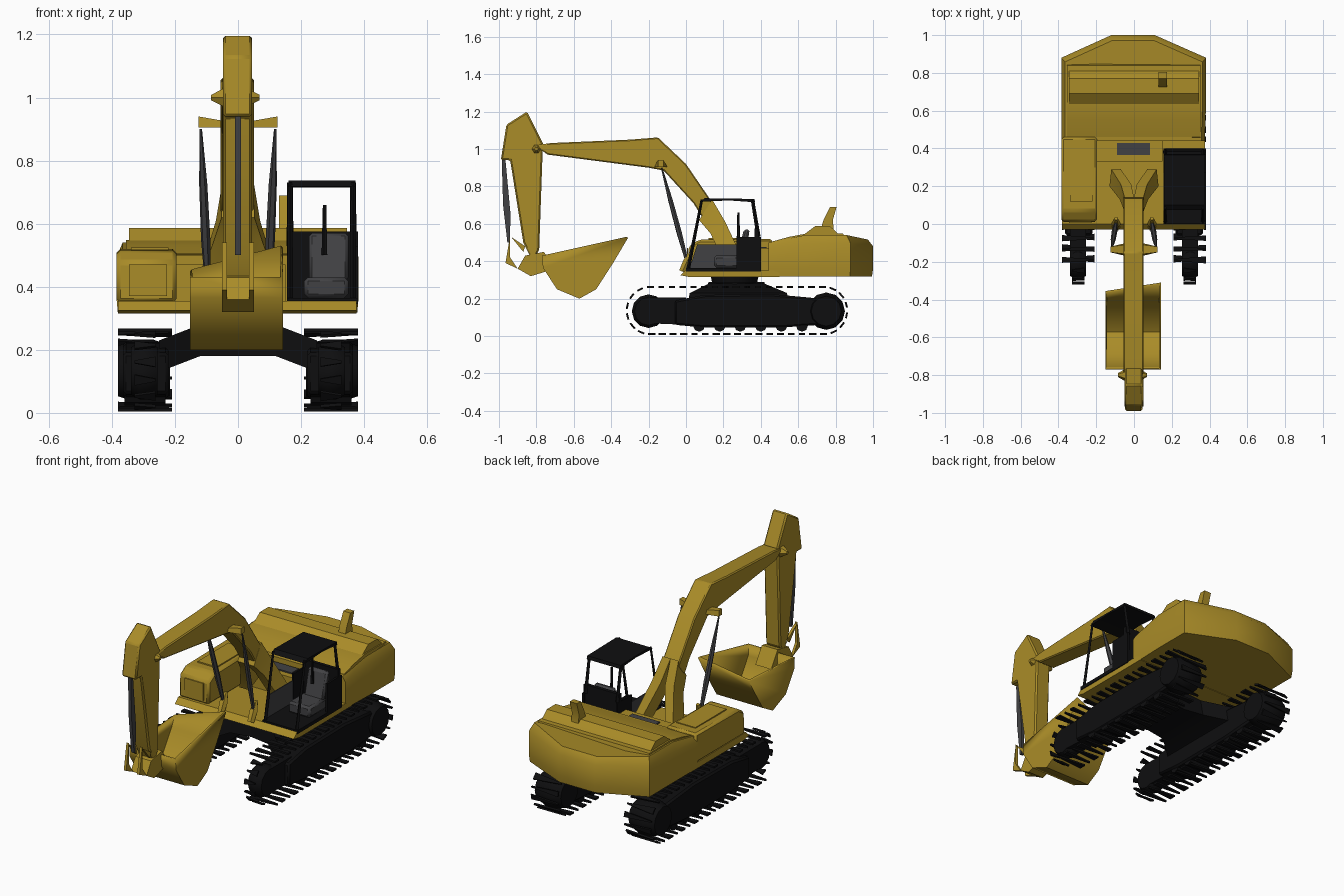
import bpy, bmesh, math, random
from mathutils import Vector

random.seed(4)
if "Cube" in bpy.data.objects:
    bpy.data.objects.remove(bpy.data.objects["Cube"])


def material(name, rgb):
    m = bpy.data.materials.new(name)
    m.use_nodes = True
    m.diffuse_color = (*rgb, 1)
    m.node_tree.nodes["Principled BSDF"].inputs["Base Color"].default_value = (*rgb, 1)
    return m


YELLOW = material("machine yellow", (0.40, 0.262, 0.021))
BLACK = material("track black", (0.0045, 0.0045, 0.005))
GREY = material("dark grey", (0.053, 0.053, 0.057))


def finish(name, bm, mat, bevel=0, smooth=25):
    bmesh.ops.recalc_face_normals(bm, faces=bm.faces)
    me = bpy.data.meshes.new(name)
    bm.to_mesh(me)
    bm.free()
    ob = bpy.data.objects.new(name, me)
    bpy.context.collection.objects.link(ob)
    me.materials.append(mat)
    if bevel:
        b = ob.modifiers.new("bevel", "BEVEL")
        b.width = bevel
        b.segments = 1
        b.limit_method = "ANGLE"
    bpy.ops.object.select_all(action="DESELECT")
    ob.select_set(True)
    bpy.context.view_layer.objects.active = ob
    bpy.ops.object.shade_smooth_by_angle(angle=math.radians(smooth))
    return ob


def loft(name, rings, mat, bevel=0, smooth=25):
    """Skin a closed solid through rings of equal point count."""
    bm = bmesh.new()
    vs = [[bm.verts.new(p) for p in r] for r in rings]
    n = len(rings[0])
    for a, b in zip(vs, vs[1:]):
        for i in range(n):
            j = (i + 1) % n
            bm.faces.new((a[i], a[j], b[j], b[i]))
    bm.faces.new(vs[0])
    bm.faces.new(vs[-1][::-1])
    return finish(name, bm, mat, bevel, smooth)


def prism(name, profile, x0, x1, mat, bevel=0):
    """Extrude a side profile of (y, z) points across x."""
    return loft(name, [[(x, y, z) for y, z in profile] for x in (x0, x1)], mat, bevel)


def box(name, x0, x1, y0, y1, z0, z1, mat, bevel=0):
    return prism(name, [(y0, z0), (y1, z0), (y1, z1), (y0, z1)], x0, x1, mat, bevel)


def rod(name, p, q, radii, mat, sides=6):
    """Rod from p to q whose radius follows the given list."""
    p, q = Vector(p), Vector(q)
    rot = (q - p).to_track_quat("Z", "Y")
    rings = []
    for k, r in enumerate(radii):
        c = p.lerp(q, k / (len(radii) - 1))
        rings.append([c + rot @ Vector((r * math.cos(t), r * math.sin(t), 0))
                      for t in (2 * math.pi * i / sides for i in range(sides))])
    return loft(name, rings, mat, smooth=40)


# Tracks: frame, end wheels, rollers and loose pointed shoe plates on each side
def shoes(name, x0, x1):
    bm = bmesh.new()
    ya, yb, zc, r = -0.19, 0.735, 0.136, 0.126
    run, arc = yb - ya, math.pi * r
    count = 46
    for i in range(count):
        s = i / count * 2 * (run + arc)
        flip = s >= run + arc
        s -= (run + arc) * flip
        a, b = (x0, x1) if i % 2 else (x1, x0)
        if s < run:
            y, z, t = ya + s, zc + r, 0
        else:
            t = (s - run) / r
            y, z = yb + r * math.sin(t), zc + r * math.cos(t)
            if flip:  # only narrow centre links remain around the front wheel
                a, b = a * 0.7 + b * 0.3, a * 0.3 + b * 0.7
        if flip:
            y, z, t = ya + yb - y, 2 * zc - z, t + math.pi
        along = Vector((0, math.cos(t), -math.sin(t)))
        out = Vector((0, math.sin(t), math.cos(t)))
        c = Vector((0, y, z))
        half = random.uniform(0.014, 0.02)
        base, tip = Vector((a, 0, 0)) + c, Vector((b, 0, 0)) + c
        corners = [base - along * half, base + along * half, tip + along * 0.004, tip - along * 0.004]
        low = [bm.verts.new(v - out * 0.005) for v in corners]
        top = [bm.verts.new(v + out * 0.005) for v in corners]
        bm.faces.new(low)
        bm.faces.new(top[::-1])
        for k in range(4):
            j = (k + 1) % 4
            bm.faces.new((low[k], low[j], top[j], top[k]))
    finish(name, bm, BLACK)


for side, s in (("right", -1), ("left", 1)):
    frame = [(-0.06, 0.06), (0.1, 0.045), (0.5, 0.045), (0.72, 0.06), (0.72, 0.2),
             (0.45, 0.225), (0.1, 0.22), (-0.06, 0.19)]
    prism(side + "_track_frame", frame, 0.22 * s, 0.365 * s, BLACK, 0.01)
    prism(side + "_idler_arm", [(-0.24, 0.07), (0, 0.06), (0, 0.205), (-0.2, 0.205)], 0.255 * s, 0.34 * s, BLACK)
    rod(side + "_front_wheel", (0.255 * s, -0.2, 0.133), (0.34 * s, -0.2, 0.133), [0.075, 0.09, 0.09, 0.075], BLACK, 12)
    rod(side + "_rear_wheel", (0.215 * s, 0.75, 0.133), (0.38 * s, 0.75, 0.133), [0.08, 0.1, 0.1, 0.08], BLACK, 12)
    for i in range(6):
        y = 0.07 + i * 0.11
        rod(f"{side}_roller_{i}", (0.23 * s, y, 0.055), (0.36 * s, y, 0.055), [0.032, 0.032], BLACK, 8)
    shoes(side + "_track_shoes", 0.21 * s, 0.38 * s)
    # Undercarriage arms spreading towards the track
    loft(side + "_carriage_arm", [
        [(0, 0.12, 0.18), (0, 0.42, 0.18), (0, 0.42, 0.29), (0, 0.12, 0.29)],
        [(0.12 * s, 0.1, 0.18), (0.12 * s, 0.44, 0.18), (0.12 * s, 0.42, 0.28), (0.12 * s, 0.12, 0.28)],
        [(0.25 * s, 0.0, 0.13), (0.25 * s, 0.56, 0.13), (0.25 * s, 0.54, 0.23), (0.25 * s, 0.02, 0.23)]], BLACK)
rod("turntable", (0, 0.26, 0.24), (0, 0.26, 0.33), [0.15, 0.12, 0.13], BLACK, 16)

# Upper body: deck, engine body with rounded tail, cover, hood and side locker
prism("deck", [(-0.03, 0.325), (0.02, 0.315), (0.5, 0.315), (0.5, 0.35), (0, 0.355)], -0.38, 0.375, YELLOW)


def tail_ring(z, inset, lift):
    plan = [(-0.385, 0.44), (0.375, 0.44), (0.382, 0.65), (0.382, 0.88), (0.11, 1.0), (-0.12, 1.0),
            (-0.385, 0.88), (-0.385, 0.65)]
    return [(x * (1 - inset), y - inset * max(0, y - 0.44),
             z + lift * (0 if y < 0.5 else 1 if y < 0.9 else 0.4)) for x, y in plan]


loft("engine_body", [tail_ring(0.318, 0.01, 0), tail_ring(0.36, 0, 0), tail_ring(0.47, 0, 0.025),
                     tail_ring(0.5, 0.05, 0.04)], YELLOW, smooth=50)
prism("engine_cover", [(0.445, 0.47), (0.46, 0.505), (0.55, 0.53), (0.65, 0.549), (0.84, 0.547), (0.86, 0.48)],
      -0.355, 0.352, YELLOW)
prism("engine_hood", [(0.62, 0.535), (0.82, 0.535), (0.805, 0.555), (0.77, 0.587), (0.69, 0.587)],
      -0.345, 0.345, YELLOW)
loft("exhaust", [[(x, y, z) for x, y in ((0.13, y0), (0.175, y0), (0.175, y1), (0.13, y1))]
                 for y0, y1, z in ((0.72, 0.79, 0.57), (0.735, 0.785, 0.62), (0.77, 0.805, 0.69))], YELLOW)
prism("side_locker", [(0.01, 0.35), (0.46, 0.35), (0.46, 0.52), (0.07, 0.515), (0.015, 0.48)],
      -0.385, -0.195, YELLOW, 0.012)
box("locker_front_panel", -0.345, -0.225, 0.006, 0.012, 0.37, 0.47, YELLOW)
box("locker_top_panel", -0.34, -0.22, 0.12, 0.4, 0.517, 0.524, YELLOW)
box("deck_step", -0.2, 0.15, 0.33, 0.46, 0.35, 0.47, YELLOW)
box("deck_grille", -0.09, 0.085, 0.365, 0.43, 0.47, 0.477, GREY)

# Operator cab: open frame over half-height panels
box("cab_floor", 0.155, 0.38, 0.0, 0.4, 0.345, 0.365, BLACK)
prism("cab_back_wall", [(0.365, 0.345), (0.4, 0.345), (0.385, 0.575), (0.365, 0.575)], 0.155, 0.38, BLACK)
box("cab_outer_panel", 0.368, 0.38, 0.27, 0.4, 0.345, 0.53, BLACK)
box("cab_inner_panel", 0.155, 0.165, 0.27, 0.4, 0.345, 0.53, BLACK)
prism("cab_inner_glass", [(0.02, 0.365), (0.27, 0.365), (0.27, 0.49), (0.06, 0.49)], 0.155, 0.16, GREY)
for side, x in (("inner", 0.165), ("outer", 0.365)):
    rod(f"cab_{side}_front_post", (x, 0.01, 0.35), (x, 0.085, 0.73), [0.01, 0.007], BLACK, 4)
    rod(f"cab_{side}_rear_post", (x, 0.388, 0.53), (x, 0.355, 0.73), [0.011, 0.009], BLACK, 4)
prism("cab_roof", [(0.075, 0.718), (0.23, 0.725), (0.37, 0.715), (0.365, 0.733), (0.1, 0.737)],
      0.16, 0.372, BLACK)
box("seat_cushion", 0.21, 0.35, 0.15, 0.31, 0.365, 0.43, GREY, 0.012)
prism("seat_back", [(0.27, 0.42), (0.32, 0.42), (0.34, 0.57), (0.31, 0.57)], 0.225, 0.35, GREY, 0.01)
rod("headrest_post", (0.275, 0.28, 0.5), (0.275, 0.28, 0.66), [0.01, 0.006], BLACK, 5)

# Boom with forked foot
prism("boom", [(0.15, 0.7), (0.0, 0.92), (-0.15, 1.062), (-0.3, 1.05), (-0.72, 1.032), (-0.81, 1.02),
               (-0.74, 0.97), (-0.2, 0.9), (-0.12, 0.885), (0.04, 0.71), (0.09, 0.63)], -0.055, 0.05, YELLOW, 0.006)
for side, s in (("right", -1), ("left", 1)):
    loft(side + "_boom_foot", [
        [(0, 0.07, 0.62), (0.052 * s, 0.07, 0.62), (0.05 * s, 0.14, 0.73), (0, 0.14, 0.73)],
        [(0.02 * s, 0.13, 0.55), (0.075 * s, 0.13, 0.55), (0.07 * s, 0.21, 0.61), (0.015 * s, 0.21, 0.61)],
        [(0.07 * s, 0.2, 0.4), (0.13 * s, 0.2, 0.4), (0.12 * s, 0.29, 0.44), (0.07 * s, 0.29, 0.44)]], YELLOW)
    # Lift cylinders with their brackets
    rod(side + "_lift_cylinder", (0.095 * s, 0.01, 0.38), (0.118 * s, -0.13, 0.9),
        [0.008, 0.015, 0.013, 0.004], GREY)
    loft(side + "_lift_bracket", [
        [(0.04 * s, -0.17, 0.905), (0.04 * s, -0.1, 0.905), (0.04 * s, -0.11, 0.925), (0.04 * s, -0.16, 0.925)],
        [(0.125 * s, -0.15, 0.905), (0.125 * s, -0.12, 0.905), (0.125 * s, -0.12, 0.94),
         (0.125 * s, -0.15, 0.94)]], YELLOW)
    rod(side + "_cylinder_foot", (0.095 * s, -0.02, 0.345), (0.095 * s, 0.03, 0.45), [0.02, 0.024, 0.01], YELLOW)

# Stick, elbow pin, bucket cylinder and linkage
prism("stick", [(-0.99, 0.94), (-0.96, 1.13), (-0.85, 1.2), (-0.82, 1.14), (-0.765, 1.03), (-0.785, 0.46),
                (-0.82, 0.4), (-0.87, 0.5), (-0.94, 0.94)], -0.048, 0.045, YELLOW, 0.008)
rod("elbow_pin", (-0.085, -0.8, 1.0), (0.068, -0.8, 1.0), [0.01, 0.04, 0.04, 0.01], YELLOW)
prism("bucket_cylinder", [(-0.985, 0.94), (-0.965, 0.94), (-0.938, 0.65), (-0.942, 0.5), (-0.955, 0.5),
                          (-0.978, 0.7)], -0.009, 0.009, GREY)
for x in (-0.05, 0.035):
    prism("bucket_link", [(-0.935, 0.53), (-0.86, 0.48), (-0.87, 0.45)], x, x + 0.015, YELLOW)
    prism("bucket_push_rod", [(-0.94, 0.54), (-0.965, 0.39), (-0.9, 0.36), (-0.94, 0.42)], x, x + 0.015, YELLOW)
prism("bucket_ear", [(-0.9, 0.36), (-0.83, 0.32), (-0.7, 0.36), (-0.76, 0.45), (-0.86, 0.43)], -0.05, 0.05, YELLOW)

# Bucket: open shell with two cheeks, a curved floor and a lip rising to the left
floor = [(-0.77, 0.43), (-0.765, 0.365), (-0.69, 0.25), (-0.57, 0.2), (-0.48, 0.25), (-0.39, 0.39)]
bm = bmesh.new()
edges = [[bm.verts.new((x, y, z)) for y, z in floor + [tip]]
         for x, tip in ((-0.152, (-0.355, 0.45)), (0.142, (-0.31, 0.525)))]
for i in range(len(floor)):
    bm.faces.new((edges[0][i], edges[0][i + 1], edges[1][i + 1], edges[1][i]))
for cheek in edges:
    bm.faces.new(cheek)
bucket = finish("bucket", bm, YELLOW, smooth=45)
wall = bucket.modifiers.new("wall", "SOLIDIFY")
wall.thickness = 0.012
wall.offset = -1
